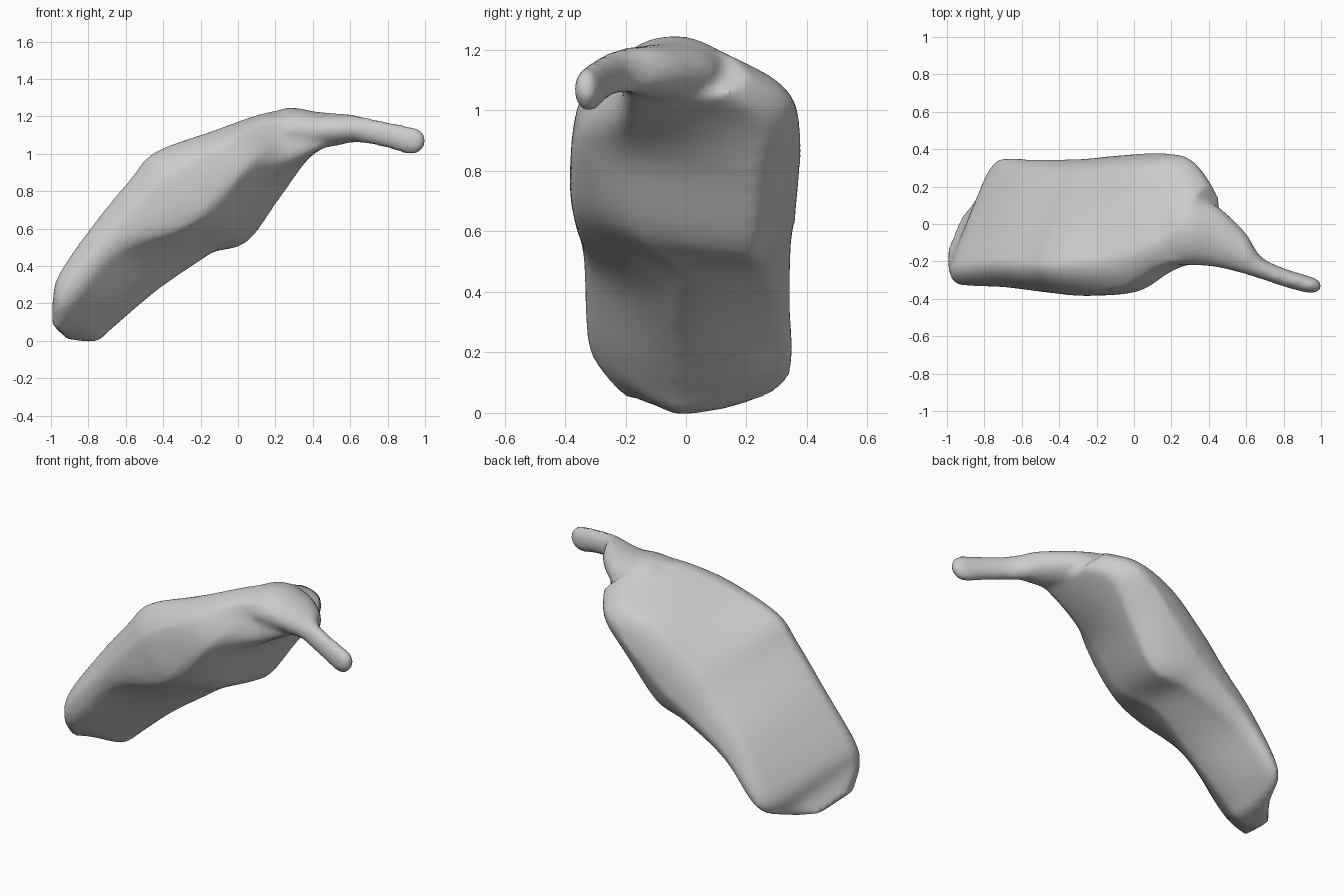
import bpy, bmesh, math
from mathutils import Vector

if "Cube" in bpy.data.objects:
    bpy.data.objects.remove(bpy.data.objects["Cube"])


def spline(pts, sub, closed):
    """Smooth curve that passes through every given point."""
    n = len(pts)
    at = (lambda i: pts[i % n]) if closed else (lambda i: pts[max(0, min(n - 1, i))])
    out = []
    for i in range(n if closed else n - 1):
        p0, p1, p2, p3 = (at(i + k) for k in (-1, 0, 1, 2))
        for j in range(sub):
            t = j / sub
            out.append(p1 + 0.5 * t * (p2 - p0 + t * (2 * p0 - 5 * p1 + 4 * p2 - p3
                       + t * (3 * (p1 - p2) + p3 - p0))))
    if not closed:
        out.append(pts[-1])
    return out


def loft(name, rings, sub_ring, sub_len):
    """Closed skin over a row of rings with equal point counts."""
    if sub_ring > 1:
        # halfway between rounded and straight sided, so the edges stay firm
        rings = [[0.5 * (p + a.lerp(b, j / sub_ring)) for p, (a, b, j) in
                  zip(spline(r, sub_ring, True),
                      [(r[i], r[(i + 1) % len(r)], j)
                       for i in range(len(r)) for j in range(sub_ring)])]
                 for r in rings]
    lines = [spline([r[k] for r in rings], sub_len, False) for k in range(len(rings[0]))]
    bm = bmesh.new()
    grid = [[bm.verts.new(p) for p in line] for line in lines]
    n, m = len(grid), len(grid[0])
    for k in range(n):
        a, b = grid[k], grid[(k + 1) % n]
        for i in range(m - 1):
            bm.faces.new((a[i], a[i + 1], b[i + 1], b[i]))
    for i in (0, m - 1):
        c = bm.verts.new(sum((g[i].co for g in grid), Vector()) / n)
        for k in range(n):
            bm.faces.new((grid[k][i], grid[(k + 1) % n][i], c))
    bmesh.ops.recalc_face_normals(bm, faces=bm.faces)
    me = bpy.data.meshes.new(name)
    bm.to_mesh(me)
    bm.free()
    ob = bpy.data.objects.new(name, me)
    bpy.context.collection.objects.link(ob)
    return ob


# Slanted body: distance along the 45 degree axis, then (y, height off the axis) pairs
# for front upper, front lower, bottom front, bottom back, back, top back, top front
stations = [
    (-.64, -.22, .76, -.20, .71, -.06, .66, .00, .65, .04, .66, .00, .69, -.12, .76),
    (-.54, -.31, .82, -.28, .75, -.04, .54, .14, .565, .19, .59, .12, .66, -.22, .86),
    (-.42, -.325, .87, -.31, .77, -.04, .525, .29, .56, .345, .60, .28, .67, -.22, .93),
    (-.10, -.335, .89, -.32, .78, -.04, .495, .29, .565, .345, .63, .28, .75, -.21, .99),
    (.20, -.36, .89, -.355, .64, -.02, .445, .26, .46, .35, .58, .28, .76, -.22, 1.02),
    (.40, -.37, .88, -.375, .61, -.17, .45, .22, .34, .365, .54, .29, .76, -.22, 1.03),
    (.70, -.34, .80, -.35, .62, -.20, .505, .23, .38, .38, .53, .30, .73, -.19, .89),
    (.93, -.22, .73, -.22, .60, -.19, .45, .25, .42, .355, .52, .29, .63, -.10, .78),
    (1.07, -.20, .60, -.20, .50, -.18, .40, .12, .42, .21, .50, .15, .60, 0, .69)]
q = math.sqrt(0.5)
rings = [[Vector(((s - n) * q, y, (s + n) * q)) for y, n in zip(v[::2], v[1::2])]
         for s, *v in stations]
body = loft("body", rings, 5, 5)

# Shoulder tapering into the thin arm: x, y, z, half width, half height
path = [(.05, -.08, 1.05, .14, .10), (.25, -.04, 1.12, .18, .125),
        (.42, -.06, 1.125, .17, .10), (.54, -.12, 1.13, .135, .085),
        (.61, -.17, 1.135, .105, .075), (.68, -.235, 1.125, .06, .07),
        (.80, -.285, 1.10, .05, .07), (.92, -.32, 1.07, .047, .075),
        (.98, -.33, 1.07, .035, .055), (1.003, -.33, 1.07, .01, .012)]
rings = [[Vector((x, y + ry * math.cos(k * math.tau / 16), z + rz * math.sin(k * math.tau / 16)))
          for k in range(16)] for x, y, z, ry, rz in path]
arm = loft("arm", rings, 1, 4)

# Fuse both into one continuous skin
bpy.ops.object.select_all(action='DESELECT')
arm.select_set(True)
body.select_set(True)
bpy.context.view_layer.objects.active = body
bpy.ops.object.join()
body.name = "body_with_arm"
fuse = body.modifiers.new("fuse", 'REMESH')
fuse.mode = 'VOXEL'
fuse.voxel_size = 0.018
soft = body.modifiers.new("soften", 'SMOOTH')
soft.factor = 0.5
soft.iterations = 6
for m in ("fuse", "soften"):
    bpy.ops.object.modifier_apply(modifier=m)
bpy.ops.object.shade_smooth_by_angle(angle=math.radians(30))
